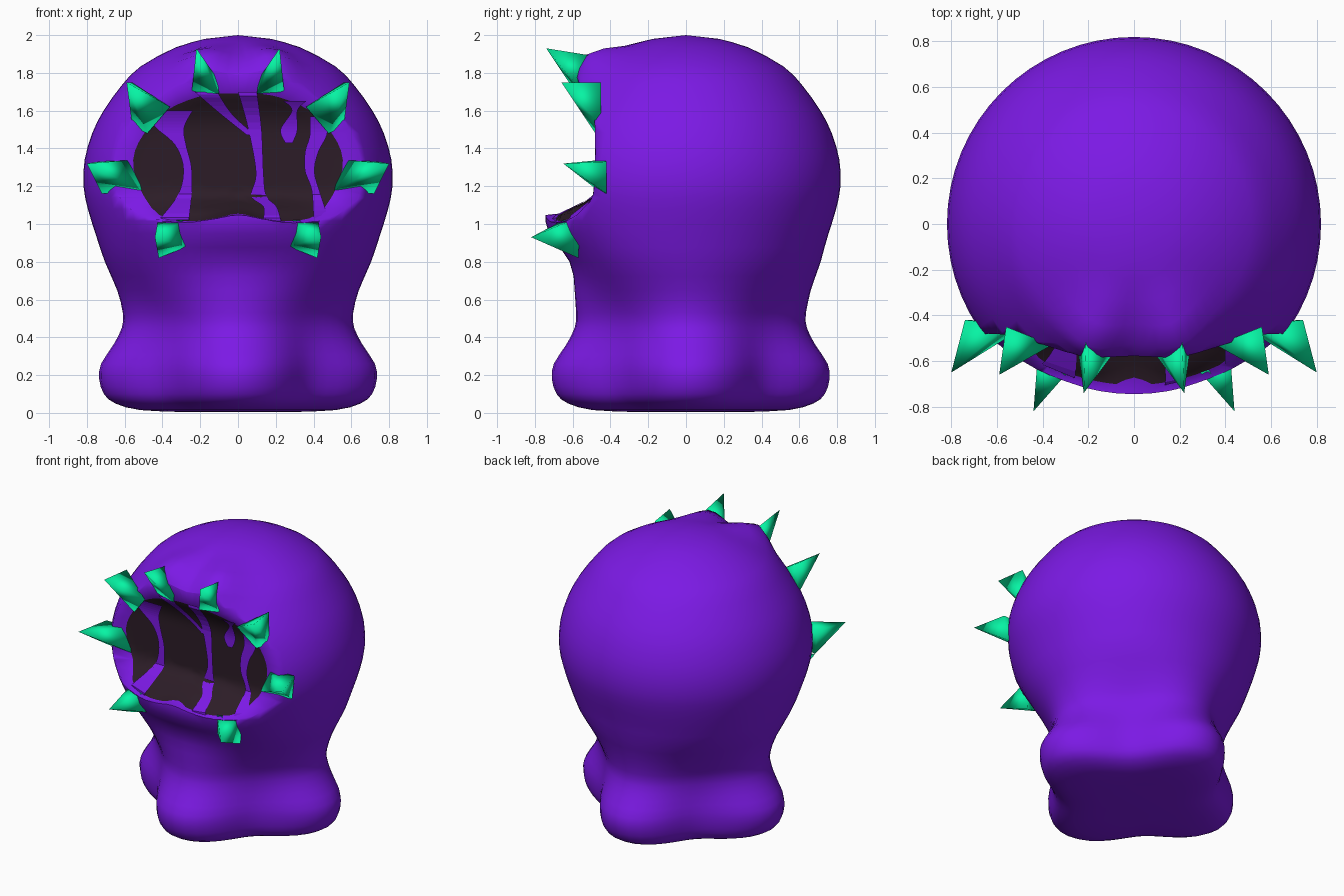
import bpy, bmesh, math
from mathutils import Vector

if "Cube" in bpy.data.objects:
    bpy.data.objects.remove(bpy.data.objects["Cube"])


def material(name, col):
    m = bpy.data.materials.new(name)
    m.diffuse_color = (*col, 1)
    m.use_nodes = True
    m.node_tree.nodes["Principled BSDF"].inputs["Base Color"].default_value = m.diffuse_color
    return m


PURPLE = material("purple", (0.2, 0.01, 0.78))
DARK = material("dark", (0.025, 0.012, 0.02))
GREEN = material("green", (0.002, 0.9, 0.37))


def make(name, verts, faces, mats, dark=0):
    me = bpy.data.meshes.new(name)
    me.from_pydata(verts, [], faces)
    for m in mats:
        me.materials.append(m)
    for i in range(dark):
        me.polygons[i].material_index = 1
    bm = bmesh.new()
    bm.from_mesh(me)
    bmesh.ops.recalc_face_normals(bm, faces=bm.faces)
    bm.to_mesh(me)
    bm.free()
    ob = bpy.data.objects.new(name, me)
    bpy.context.collection.objects.link(ob)
    return ob


def catmull(pts, n, closed=False):
    out, c = [], len(pts)
    for i in range(c if closed else c - 1):
        idx = [(i + k) % c if closed else min(max(i + k, 0), c - 1) for k in (-1, 0, 1, 2)]
        a, b, d, e = (Vector(pts[k]) for k in idx)
        for s in range(n):
            t = s / n
            out.append(0.5 * (2*b + (d - a)*t + (2*a - 5*b + 4*d - e)*t*t + (3*b - a - 3*d + e)*t**3))
    return out if closed else out + [Vector(pts[-1])]


def loft(loops, n):
    return [(i*n + j, i*n + (j + 1) % n, (i + 1)*n + (j + 1) % n, (i + 1)*n + j)
            for i in range(loops - 1) for j in range(n)]


def clamp(v):
    return max(0.0, min(1.0, v))


# Body: lathe profile (radius, z, depth of the valleys between four foot lobes)
profile = [(.3, .005, .05), (.52, .015, .12), (.65, .05, .16), (.71, .1, .18), (.735, .18, .19),
           (.725, .26, .18), (.66, .36, .13), (.615, .45, .09), (.61, .53, .07), (.64, .65, .04),
           (.705, .8, .01), (.755, .95, 0), (.795, 1.08, 0), (.818, 1.2, 0), (.812, 1.34, 0),
           (.772, 1.48, 0), (.712, 1.6, 0), (.615, 1.735, 0), (.515, 1.835, 0), (.33, 1.935, 0),
           (.175, 1.98, 0)]
N = 64
verts = []
rings = catmull(profile, 2)
for r, z, a in rings:
    for j in range(N):
        th = 2 * math.pi * j / N
        rr = r - a * (1 - math.cos(4 * th)) / 2
        front = max(0, -math.sin(th))
        rr -= .08 * front**4 * math.exp(-((z - .8) / .15)**2)
        p = Vector((rr * math.cos(th), rr * math.sin(th), z))
        if z > .75:  # flattened face
            p.y = max(p.y, -.745 + .6 * p.x**2)
        p.y += .025 * clamp((.9 - z) / .3)
        d = (Vector((abs(p.x), p.y, p.z)) - Vector((.19, -.46, 1.84))).length
        p += Vector((0, -.6, .6)) * .1 * math.exp(-(d / .14)**2)
        verts.append(p)
faces = loft(len(rings), N)
faces.append(tuple(reversed(range(N))))
top = len(verts)
verts.append(Vector((0, 0, 2)))
faces += [(top - N + j, top - N + (j + 1) % N, top) for j in range(N)]
body = make("body", verts, faces, [PURPLE, DARK])


# Mouth: depth of the recessed surface
def depth(x, z):
    low = clamp((1.15 - z) / .11) * max(0, 1 - (x / .62)**2)
    return -.465 - .24 * low - .09 * clamp((z - 1.48) / .2)**2


half = [(0, 1.055), (.12, 1.03), (.27, 1.015), (.42, 1.05), (.52, 1.19), (.555, 1.34),
        (.5, 1.475), (.38, 1.6), (.22, 1.67), (.1, 1.69), (0, 1.69)]
rim = catmull([(x, 0, z) for x, z in half] + [(-x, 0, z) for x, z in half[-2:0:-1]], 3, True)
M = len(rim)
C = Vector((0, 0, 1.34))
K = 9
loops = []
for k in range(1, K + 1):
    row = [C + (p - C) * k / K for p in rim]
    loops.append([(q.x, depth(q.x, q.z), q.z) for q in row])
outer = []
for p in rim:
    up = max(clamp((p.z - 1.02) / .22), clamp((abs(p.x) - .15) / .5))
    q = C + (p - C) * (1.05 + .55 * up)
    outer.append((q.x, min(depth(p.x, p.z) - .05, -1.2 + .68 * min(1, up * 1.3)), q.z))
loops += [outer, [(x, -1.5, z) for x, y, z in outer]]
cf = loft(len(loops), M)
cf.append(tuple(range(M)))
cf.append(tuple(range((len(loops) - 1) * M, len(loops) * M)))
cutter = make("mouth_cutter", [v for l in loops for v in l], cf, [PURPLE, DARK], (K - 1) * M)
cutter.data.polygons[len(cf) - 2].material_index = 1
cutter.hide_render = True

mod = body.modifiers.new("mouth", 'BOOLEAN')
mod.operation = 'DIFFERENCE'
mod.solver = 'EXACT'
mod.object = cutter
bpy.context.view_layer.objects.active = body
body.select_set(True)
bpy.ops.object.modifier_apply(modifier="mouth")
bpy.data.objects.remove(cutter)
bpy.ops.object.shade_smooth_by_angle(angle=math.radians(75))

# Strands across the mouth: (x, z, half width)
strands = [
    [(-.37, 1.6, .13), (-.36, 1.51, .075), (-.305, 1.42, .03), (-.268, 1.3, .022), (-.28, 1.16, .035),
     (-.34, 1.02, .08)],
    [(-.17, 1.7, .06), (-.06, 1.58, .03), (.07, 1.47, .022)],
    [(.05, 1.7, .05), (.09, 1.5, .035), (.115, 1.27, .02), (.11, 1.15, .04), (.17, 1.09, .035), (.18, 1.01, .05)],
    [(.43, 1.57, .05), (.425, 1.47, .045), (.39, 1.38, .035), (.38, 1.28, .025), (.41, 1.18, .02), (.44, 1.03, .04)],
    [(.3, 1.65, .06), (.3, 1.6, .015), (.27, 1.5, .045), (.27, 1.43, .02)],
]
for i, s in enumerate(strands):
    pts = catmull(s, 6)
    v = [(x + e * w, depth(x + e * w, z) - .012, z) for x, z, w in pts for e in (-1, 1)]
    f = [(2*k, 2*k + 1, 2*k + 3, 2*k + 2) for k in range(len(pts) - 1)]
    make(f"mouth_strand_{i + 1}", v, f, [PURPLE])

# Spikes: four base corners then the tip, mirrored left and right
spikes = {
    "chin": [(.29, -.65, 1.02), (.42, -.56, 1.04), (.42, -.57, .82), (.27, -.62, .88), (.44, -.82, .93)],
    "cheek": [(.55, -.44, 1.34), (.74, -.42, 1.33), (.72, -.42, 1.16), (.51, -.47, 1.18), (.8, -.65, 1.32)],
    "temple": [(.36, -.53, 1.62), (.56, -.45, 1.75), (.56, -.45, 1.52), (.48, -.48, 1.48), (.59, -.66, 1.75)],
    "brow": [(.11, -.55, 1.77), (.21, -.49, 1.89), (.245, -.55, 1.7), (.1, -.58, 1.69), (.22, -.74, 1.93)],
}
for name, pts in spikes.items():
    for side, s in (("right", 1), ("left", -1)):
        ob = make(f"{name}_spike_{side}", [(s*x, y, z) for x, y, z in pts],
                  [(0, 1, 2, 3), (0, 1, 4), (1, 2, 4), (2, 3, 4), (3, 0, 4)], [GREEN])
        for p in ob.data.polygons:
            p.use_smooth = True
